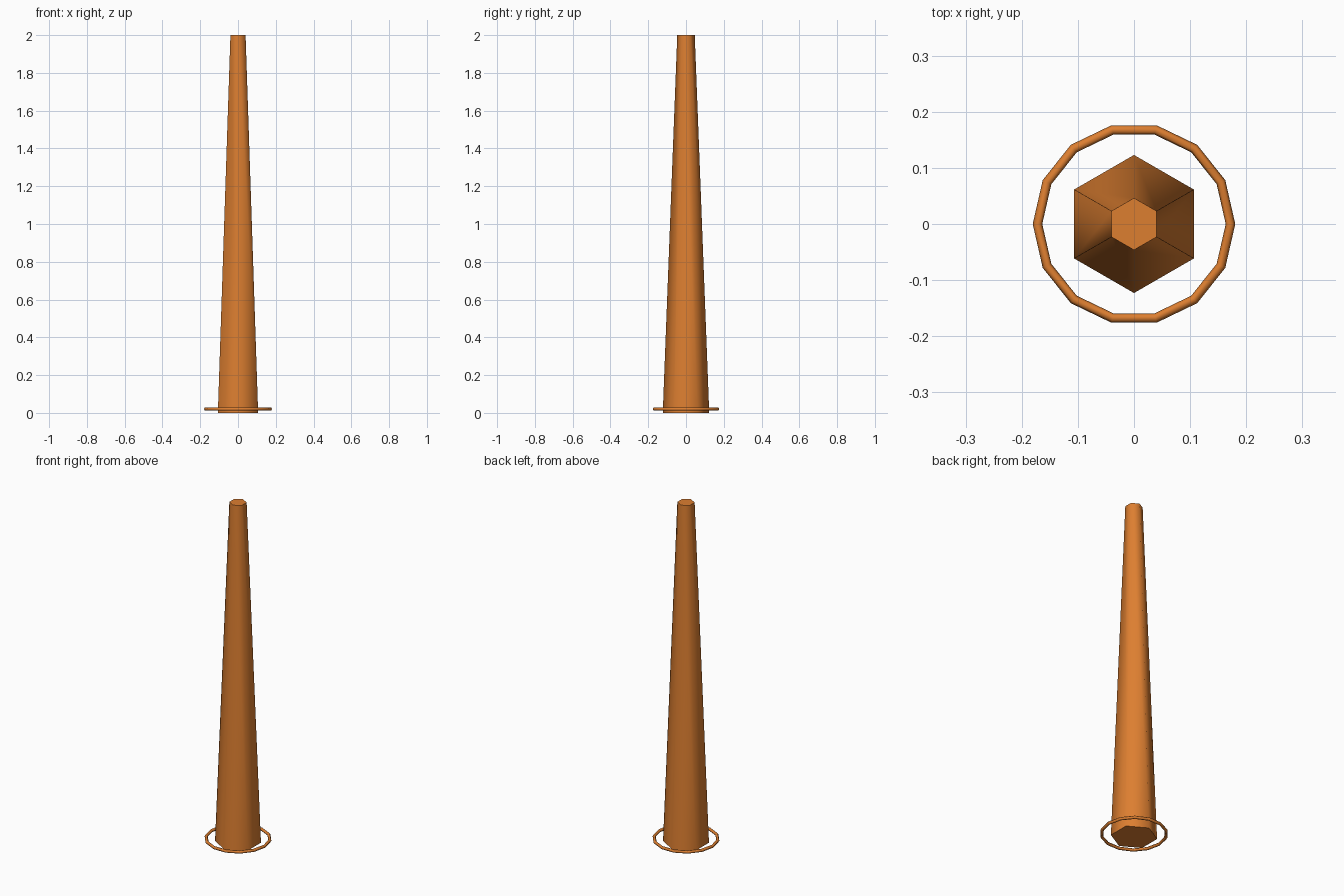
import bpy, math

if "Cube" in bpy.data.objects:
    bpy.data.objects.remove(bpy.data.objects["Cube"])

orange = bpy.data.materials.new("warm_orange")
orange.diffuse_color = (0.72, 0.21, 0.03, 1)
orange.use_nodes = True
orange.node_tree.nodes["Principled BSDF"].inputs["Base Color"].default_value = orange.diffuse_color


def finish(name, angle):
    ob = bpy.context.object
    ob.name = name
    ob.data.materials.append(orange)
    bpy.ops.object.shade_smooth_by_angle(angle=math.radians(angle))
    return ob


# tapered six-sided post, smooth sides with crisp end caps
bpy.ops.mesh.primitive_cone_add(vertices=6, radius1=0.123, radius2=0.0463,
                                depth=2, location=(0, 0, 1))
finish("tapered_post", 65)

# thin ring lying around the foot of the post
bpy.ops.mesh.primitive_torus_add(major_segments=14, minor_segments=6,
                                 major_radius=0.172, minor_radius=0.0085,
                                 location=(0, 0, 0.02))
finish("base_ring", 65)
